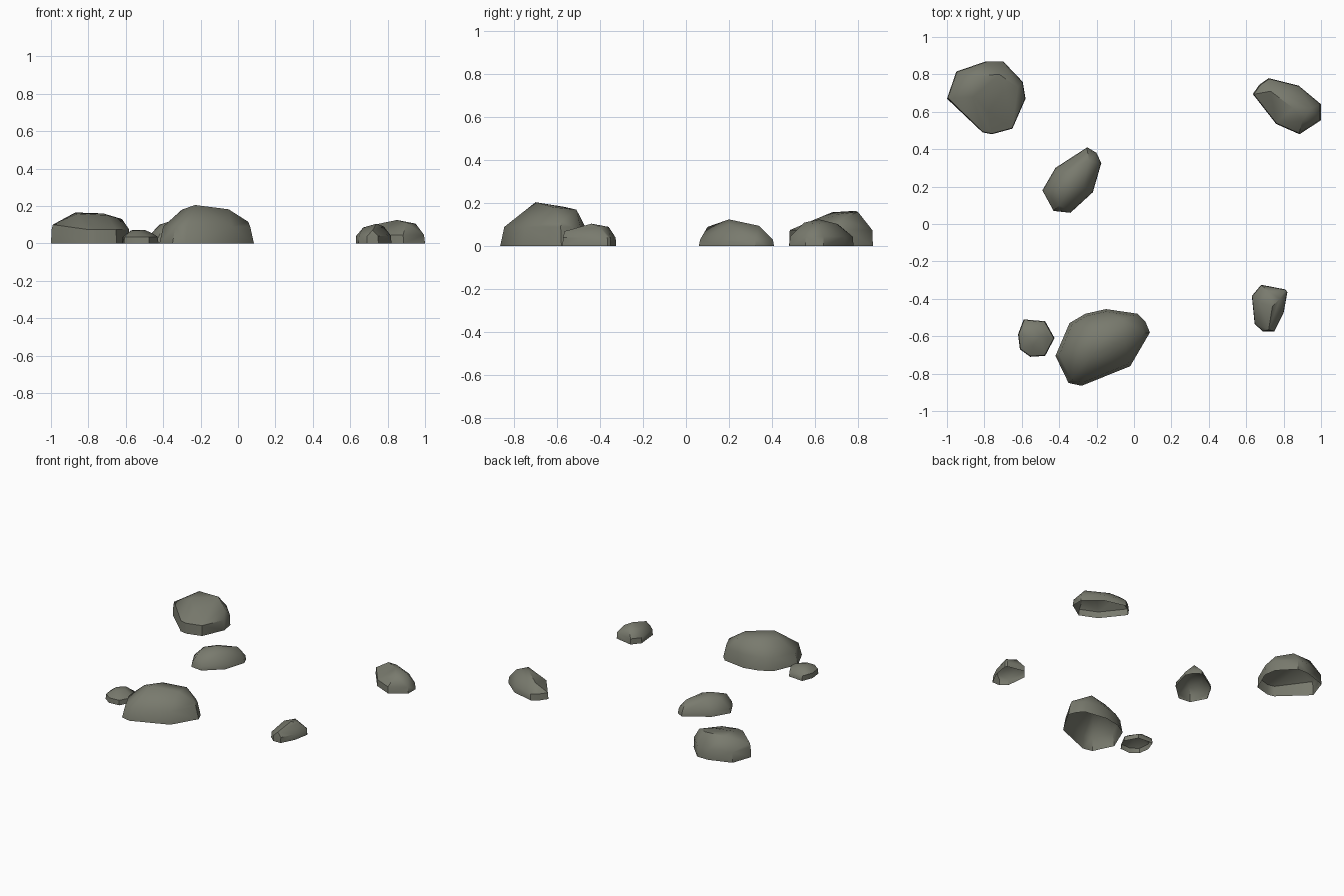
import bpy, bmesh, math

if "Cube" in bpy.data.objects:
    bpy.data.objects.remove(bpy.data.objects["Cube"])

stone = bpy.data.materials.new("mossy grey stone")
stone.diffuse_color = (0.19, 0.195, 0.155, 1)
stone.use_nodes = True
stone.node_tree.nodes["Principled BSDF"].inputs["Base Color"].default_value = stone.diffuse_color


def rock(name, outline, girth, shoulder, crown):
    """Open-bottomed boulder: ground ring, raised girth ring, crown points."""
    n = len(outline)
    cx = sum(p[0] for p in outline) / n
    cy = sum(p[1] for p in outline) / n
    bm = bmesh.new()
    # widest ring on the ground and a slightly tucked ring above it
    for z, f in ((0, 1.0), (girth, shoulder)):
        for x, y in outline:
            bm.verts.new((cx + (x - cx) * f, cy + (y - cy) * f, z))
    for p in crown:
        bm.verts.new(p)
    res = bmesh.ops.convex_hull(bm, input=bm.verts)
    junk = [v for v in bm.verts if not v.link_faces]
    bmesh.ops.delete(bm, geom=junk, context='VERTS')
    # the underside is open
    base = [f for f in bm.faces if all(v.co.z < 1e-4 for v in f.verts)]
    bmesh.ops.delete(bm, geom=base, context='FACES')
    bmesh.ops.recalc_face_normals(bm, faces=bm.faces)
    if sum(f.normal.z * f.calc_area() for f in bm.faces) < 0:
        bmesh.ops.reverse_faces(bm, faces=bm.faces)
    me = bpy.data.meshes.new(name)
    bm.to_mesh(me)
    bm.free()
    me.materials.append(stone)
    ob = bpy.data.objects.new(name, me)
    bpy.context.collection.objects.link(ob)
    bpy.ops.object.select_all(action='DESELECT')
    ob.select_set(True)
    bpy.context.view_layer.objects.active = ob
    bpy.ops.object.shade_smooth_by_angle(angle=math.radians(40))


# broad boulder, back left
rock("back_left_rock",
     [(-1, .67), (-.95, .815), (-.79, .87), (-.70, .87), (-.595, .76),
      (-.58, .67), (-.65, .51), (-.76, .48), (-.81, .49)], .075, .985,
     [(-.87, .79, .165), (-.86, .68, .158), (-.72, .80, .16), (-.70, .71, .15),
      (-.62, .73, .13), (-.78, .60, .125), (-.99, .67, .10)])

# slanted ridge, centre
rock("middle_rock",
     [(-.49, .18), (-.42, .30), (-.25, .41), (-.20, .38), (-.175, .325),
      (-.22, .17), (-.34, .06), (-.43, .07)], .03, .97,
     [(-.40, .10, .09), (-.42, .20, .10), (-.34, .20, .125), (-.36, .28, .10),
      (-.24, .34, .095), (-.27, .20, .10)])

# back right boulder
rock("back_right_rock",
     [(.635, .695), (.67, .745), (.72, .78), (.88, .74), (1, .64),
      (1, .555), (.885, .48), (.76, .535)], .045, .97,
     [(.73, .71, .10), (.85, .62, .125), (.95, .62, .105), (.90, .55, .11),
      (.80, .70, .105)])

# small wedge, front right
rock("front_right_rock",
     [(.63, -.385), (.68, -.325), (.81, -.35), (.82, -.365), (.80, -.475),
      (.75, -.575), (.69, -.575), (.645, -.535)], .04, .98,
     [(.67, -.42, .085), (.74, -.44, .105), (.78, -.40, .09), (.72, -.36, .09),
      (.72, -.565, .07)])

# largest boulder, front
rock("big_front_rock",
     [(-.42, -.705), (-.345, -.53), (-.26, -.48), (-.15, -.455), (.02, -.48),
      (.06, -.52), (.085, -.58), (-.02, -.76), (-.28, -.865), (-.35, -.85)],
     .09, .92,
     [(-.23, -.70, .205), (-.30, -.66, .18), (-.05, -.62, .182),
      (-.06, -.51, .17), (-.22, -.56, .182), (.055, -.58, .115)])

# pebble beside the big boulder
rock("small_front_rock",
     [(-.62, -.59), (-.59, -.51), (-.475, -.52), (-.425, -.61),
      (-.475, -.705), (-.555, -.71), (-.61, -.67)], .035, .96,
     [(-.57, -.60, .07), (-.50, -.60, .072), (-.54, -.65, .068),
      (-.46, -.61, .055), (-.53, -.55, .066)])
